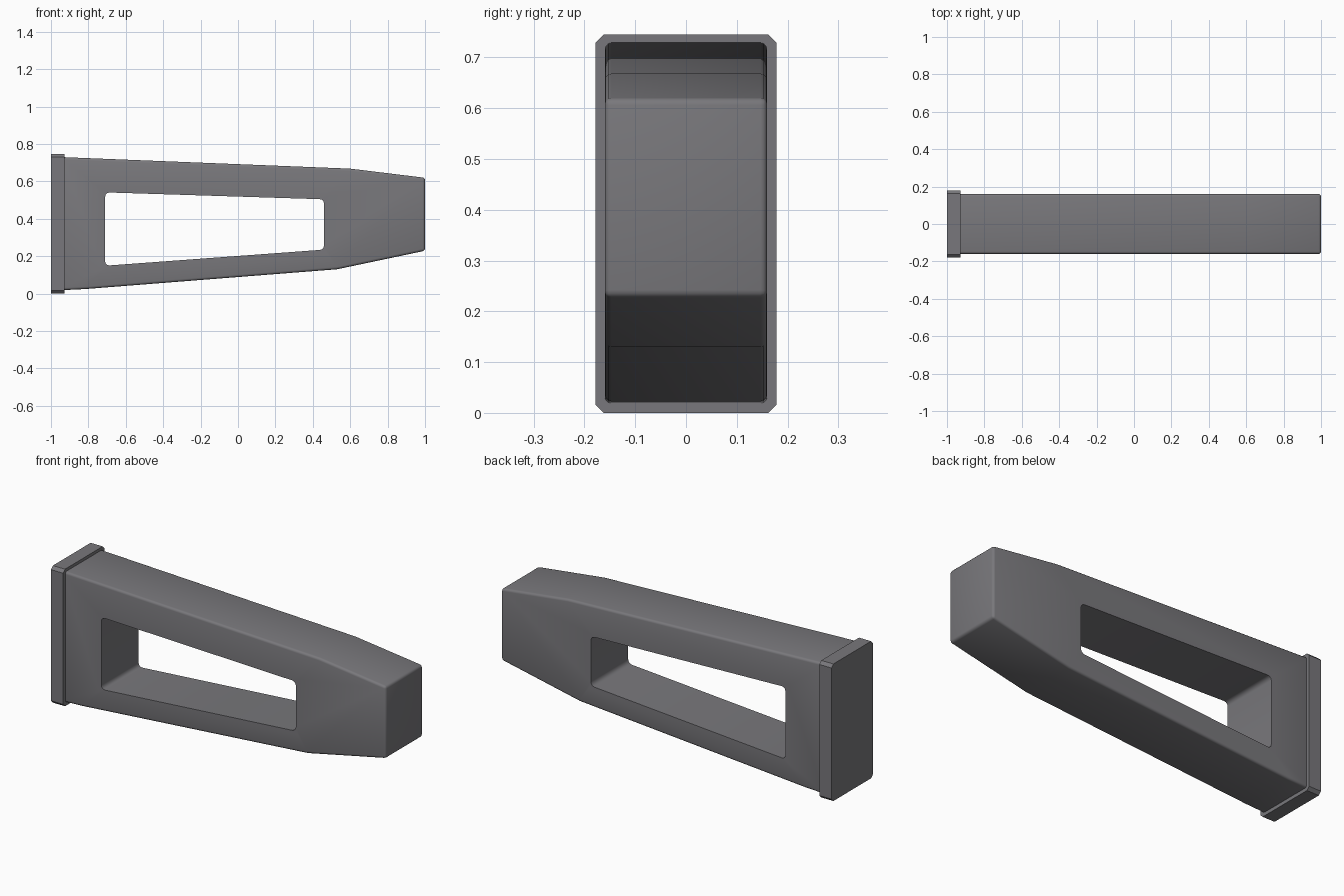
import bpy
import bmesh

cube = bpy.data.objects.get("Cube")
if cube:
    bpy.data.objects.remove(cube, do_unlink=True)

grey = bpy.data.materials.new("dark_grey")
grey.use_nodes = True
colour = (0.19, 0.187, 0.2, 1)
grey.diffuse_color = colour
grey.node_tree.nodes["Principled BSDF"].inputs["Base Color"].default_value = colour


def finish(name, bm):
    bmesh.ops.recalc_face_normals(bm, faces=bm.faces)
    mesh = bpy.data.meshes.new(name)
    bm.to_mesh(mesh)
    bm.free()
    mesh.materials.append(grey)
    obj = bpy.data.objects.new(name, mesh)
    bpy.context.collection.objects.link(obj)
    bpy.ops.object.select_all(action="DESELECT")
    obj.select_set(True)
    bpy.context.view_layer.objects.active = obj
    bpy.ops.object.shade_smooth_by_angle(angle=0.6)


# Tapered arm: side outline around a four-sided window
outline = [(-.95, .73), (.6, .668), (1, .619), (1, .229),
           (.53, .13), (-.82, .024), (-.95, .018)]
window = [(-.71, .541), (.46, .504), (.46, .235), (-.71, .149)]
panels = [(0, 1, 8, 7), (1, 2, 3, 4, 9, 8), (4, 5, 10, 9), (5, 6, 0, 7, 10)]
half_width = .16

bm = bmesh.new()
points = outline + window
front, back = [[bm.verts.new((x, y, z)) for x, z in points]
               for y in (-half_width, half_width)]
for panel in panels:
    bm.faces.new([front[i] for i in panel])
    bm.faces.new([back[i] for i in reversed(panel)])
n = len(outline)
for first, count in ((0, n), (n, len(window))):
    for i in range(count):
        a, b = first + i, first + (i + 1) % count
        bm.faces.new((front[a], back[a], back[b], front[b]))
bmesh.ops.recalc_face_normals(bm, faces=bm.faces)

# Round the outer rim and the two tip corners
outer = set(front[:n] + back[:n])
rim = [e for e in bm.edges
       if all(v in outer for v in e.verts) and e.calc_face_angle() > .6]
corners = [bm.edges.get((front[i], back[i])) for i in range(n, len(points))]
bmesh.ops.bevel(bm, geom=rim, offset=.013, segments=3, profile=.5,
                affect="EDGES", clamp_overlap=True)
# Round the window corners
bmesh.ops.bevel(bm, geom=[e for e in corners if e.is_valid], offset=.022,
                segments=3, profile=.5, affect="EDGES", clamp_overlap=True)
finish("arm", bm)

# End plate with chamfered corners
bm = bmesh.new()
bmesh.ops.create_cube(bm, size=1)
for v in bm.verts:
    v.co.x = v.co.x * .073 - .9635
    v.co.y *= .356
    v.co.z = (v.co.z + .5) * .745
long_edges = [e for e in bm.edges
              if abs(e.verts[0].co.x - e.verts[1].co.x) > .05]
bmesh.ops.bevel(bm, geom=long_edges, offset=.016, segments=1,
                affect="EDGES")
finish("end_plate", bm)
